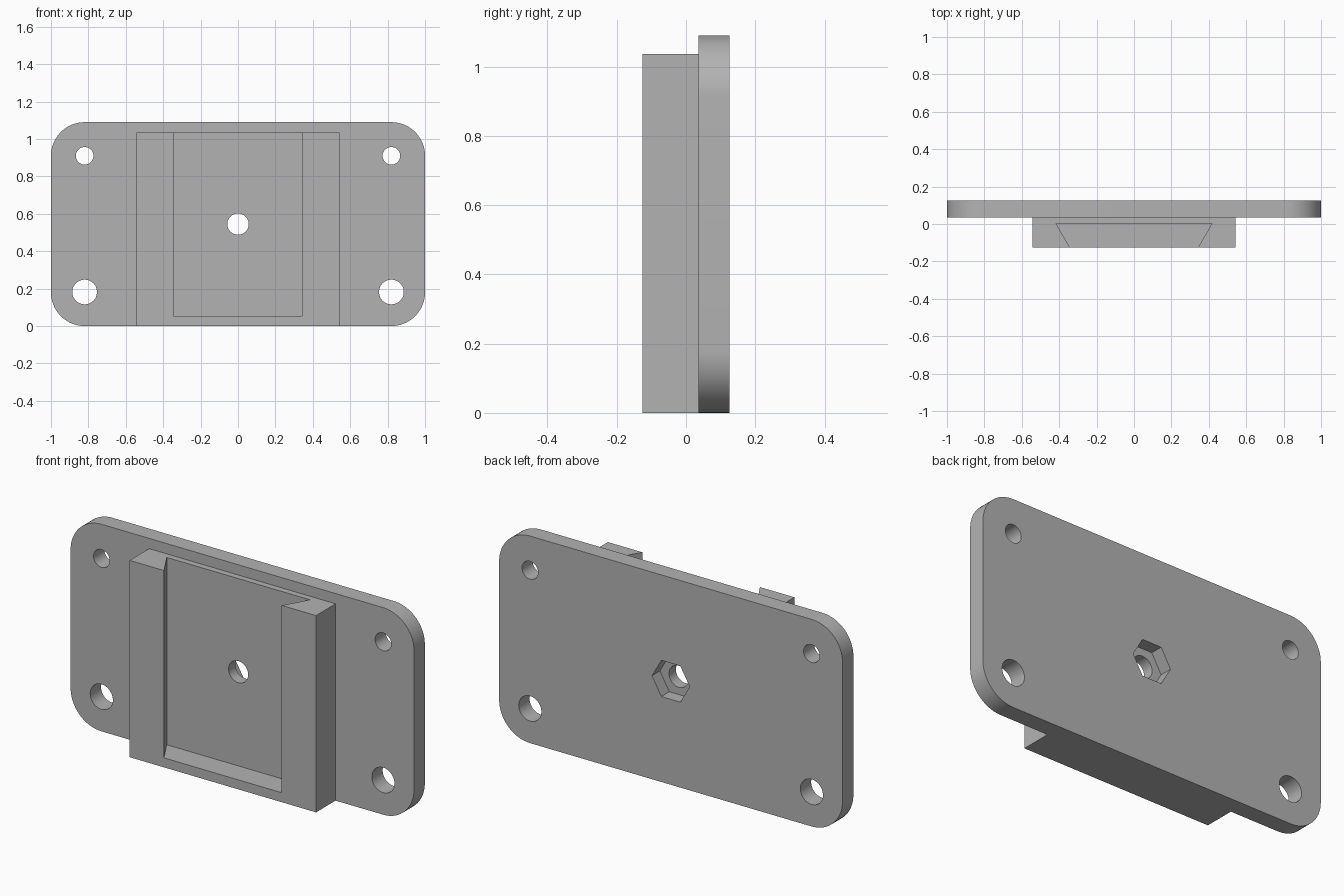
import bpy, bmesh, math
from mathutils import Vector

cube = bpy.data.objects.get("Cube")
if cube:
    bpy.data.objects.remove(cube, do_unlink=True)

FRONT, JOIN, BACK = -0.126, 0.036, 0.126   # depth levels
HEIGHT, MID = 1.09, 0.545

grey = bpy.data.materials.new("plain_grey")
grey.use_nodes = True
grey.diffuse_color = (0.45, 0.45, 0.45, 1)
grey.node_tree.nodes["Principled BSDF"].inputs["Base Color"].default_value = grey.diffuse_color


def prism(name, points, offset):
    """Extrude a closed outline of 3D points along an offset."""
    bm = bmesh.new()
    face = bm.faces.new([bm.verts.new(p) for p in points])
    top = bmesh.ops.extrude_face_region(bm, geom=[face])
    moved = [v for v in top["geom"] if isinstance(v, bmesh.types.BMVert)]
    bmesh.ops.translate(bm, verts=moved, vec=Vector(offset))
    bmesh.ops.recalc_face_normals(bm, faces=bm.faces)
    mesh = bpy.data.meshes.new(name)
    bm.to_mesh(mesh)
    bm.free()
    mesh.materials.append(grey)
    obj = bpy.data.objects.new(name, mesh)
    bpy.context.collection.objects.link(obj)
    return obj


def arc(cx, cz, radius, y, start, sweep, count):
    angles = [math.radians(start + sweep * i / count) for i in range(count + 1)]
    return [(cx + radius * math.cos(a), y, cz + radius * math.sin(a)) for a in angles]


def drill(name, x, z, radius, y0, y1, sides=48):
    ring = arc(x, z, radius, y0, 0, 360, sides)[:-1]
    return prism(name, ring, (0, y1 - y0, 0))


def combine(target, tool, operation):
    mod = target.modifiers.new(tool.name, 'BOOLEAN')
    mod.operation, mod.solver, mod.object = operation, 'EXACT', tool
    bpy.context.view_layer.objects.active = target
    bpy.ops.object.modifier_apply(modifier=mod.name)
    bpy.data.objects.remove(tool, do_unlink=True)


# Rounded back plate
R = 0.18
outline = []
for i, (sx, sz) in enumerate([(1, 1), (-1, 1), (-1, -1), (1, -1)]):
    outline += arc(sx * (1 - R), MID + sz * (MID - R), R, JOIN, 90 * i, 90, 16)
plate = prism("mounting_plate", outline, (0, BACK - JOIN, 0))

# Raised block on the front, sunk a little into the plate
W = 0.543
block = prism("slide_block", [(-W, FRONT, 0), (W, FRONT, 0), (W, 0.06, 0), (-W, 0.06, 0)],
              (0, 0, 1.036))
combine(plate, block, 'UNION')

# Dovetail slot, open at the top and front
slot = prism("dovetail_slot",
             [(-0.285, -0.226, 0.05), (0.285, -0.226, 0.05), (0.417, 0.003, 0.05), (-0.417, 0.003, 0.05)],
             (0, 0, 1.2))
combine(plate, slot, 'DIFFERENCE')

# Corner holes, wider at the bottom
for x in (-0.82, 0.82):
    for z, radius in ((0.91, 0.047), (0.182, 0.066)):
        combine(plate, drill("corner_hole", x, z, radius, -0.3, 0.3), 'DIFFERENCE')

# Centre bolt hole with a hexagonal nut pocket in the back
combine(plate, drill("bolt_hole", 0, MID, 0.057, -0.3, 0.3), 'DIFFERENCE')
combine(plate, drill("nut_pocket", 0, MID, 0.11, 0.06, 0.3, 6), 'DIFFERENCE')

bpy.ops.object.select_all(action='DESELECT')
plate.select_set(True)
bpy.context.view_layer.objects.active = plate
bpy.ops.object.shade_smooth_by_angle(angle=math.radians(30))
